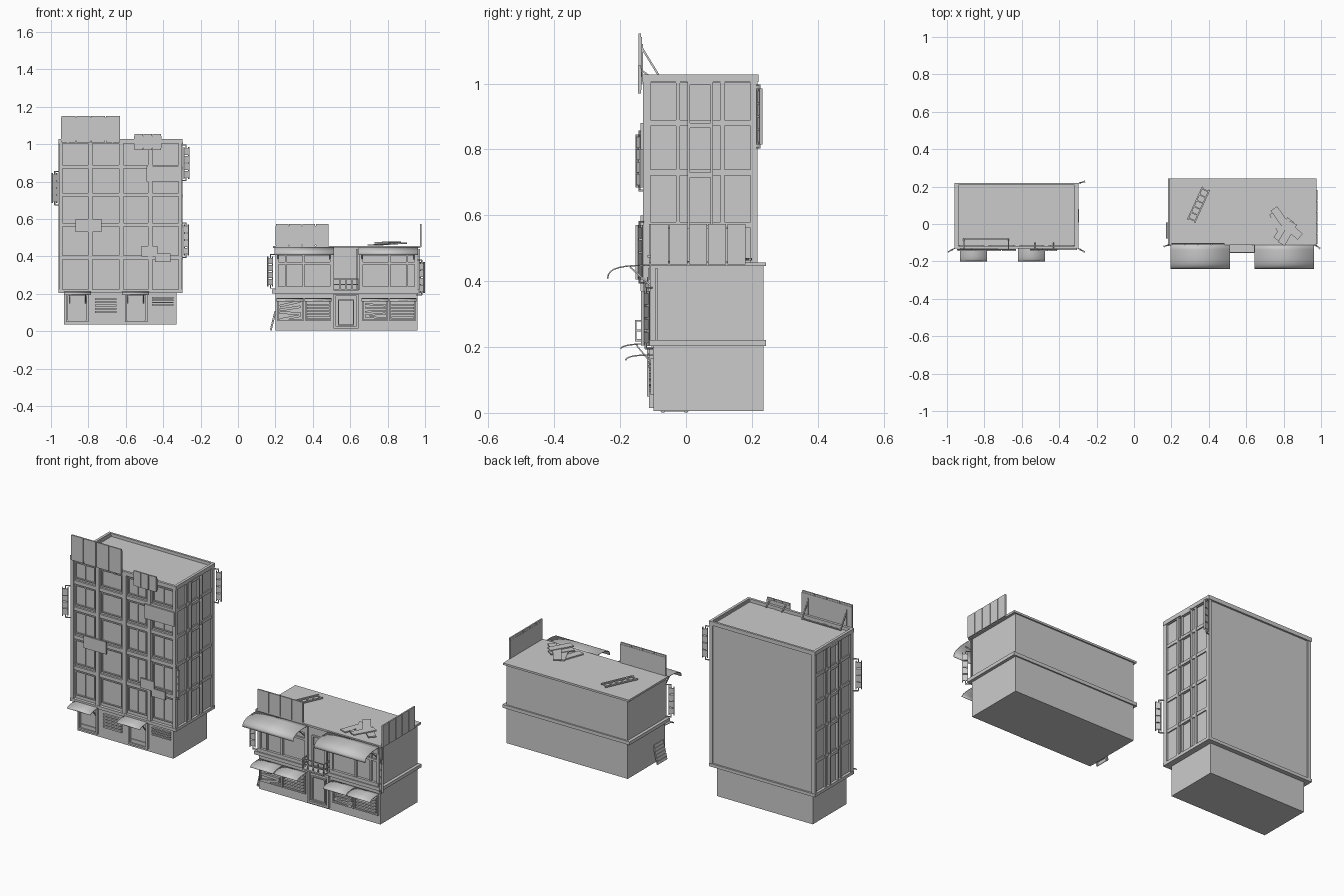
import bpy, bmesh, math, random
from mathutils import Matrix, Vector
random.seed(4)

def boxes(name, items):
    """One object from boxes (x0,x1,y0,y1,z0,z1) or (dims, matrix)."""
    bm = bmesh.new()
    for it in items:
        if len(it) == 6:
            a, b, c, d, e, f = it
            m = Matrix.Translation(((a+b)/2, (c+d)/2, (e+f)/2)) @ Matrix.Diagonal((b-a, d-c, f-e, 1))
        else:
            m = it[1] @ Matrix.Diagonal((*it[0], 1))
        bmesh.ops.create_cube(bm, size=1, matrix=m)
    me = bpy.data.meshes.new(name)
    bm.to_mesh(me)
    bm.free()
    ob = bpy.data.objects.new(name, me)
    bpy.context.collection.objects.link(ob)
    return ob

def rod(p, q, w=0.006):
    p, q = Vector(p), Vector(q)
    m = Matrix.Translation((p+q)/2) @ (q-p).to_track_quat('Z', 'Y').to_matrix().to_4x4()
    return ((w, w, (q-p).length), m)

def awning(name, x0, x1, y0, z0, y1, z1, droop):
    """Thin sheet bulging outward from the wall edge to the lower front edge."""
    bm = bmesh.new()
    rows = []
    for i in range(9):
        t = i/8
        y = y0 + (y1-y0)*math.sin(t*math.pi/2)**0.9
        z = z0 - (z0-z1)*t**droop
        rows.append([bm.verts.new((x, y, z)) for x in (x0, x1)])
    for r, s in zip(rows, rows[1:]):
        bm.faces.new((r[0], s[0], s[1], r[1]))
    for f in bm.faces:
        f.smooth = True
    me = bpy.data.meshes.new(name)
    bm.to_mesh(me)
    bm.free()
    ob = bpy.data.objects.new(name, me)
    bpy.context.collection.objects.link(ob)
    ob.modifiers.new('thickness', 'SOLIDIFY').thickness = 0.004

def blade_sign(name, x, y, dx, dy, z0, z1):
    """Stacked panels on brackets, projecting diagonally from a corner."""
    rot = Matrix.Rotation(math.atan2(dy, dx), 4, 'Z')
    base = Matrix.Translation((x, y, 0)) @ rot
    n, it = 4, []
    h = (z1-z0)/n
    for i in range(n):
        it.append(((0.027, 0.007, h-0.005), base @ Matrix.Translation((0.03, 0, z0+h*(i+0.5)))))
    for u in (0.017, 0.043):
        it.append(((0.004, 0.010, z1-z0+0.01), base @ Matrix.Translation((u, 0, (z0+z1)/2))))
    for z, s in ((z0-0.015, 1), (z1+0.015, -1)):
        it.append(((0.034, 0.005, 0.005), base @ Matrix.Translation((0.012, 0, z))))
        it.append(((0.005, 0.005, 0.02), base @ Matrix.Translation((0.028, 0, z+s*0.009))))
    boxes(name, it)

def panels(x0, x1, y, z0, z1, n):
    """Billboard sheets side by side, facing front."""
    w = (x1-x0)/n
    it = [(x0+i*w+0.002, x0+(i+1)*w-0.002, y-0.004, y+0.004, z0, z1) for i in range(n)]
    return it + [(x0, x1, y+0.001, y+0.006, z0+0.01, z1-0.01)]

def louvres(x0, x1, y, z0, z1, n, tilt=0.0):
    d = (z1-z0)/n
    return [((x1-x0, 0.012, d*0.55), Matrix.Translation(((x0+x1)/2, y, z0+d*(i+0.5)))
             @ Matrix.Rotation(random.uniform(-tilt, tilt), 4, 'Y')) for i in range(n)]

def frame(x0, x1, z0, z1, y0, y1, t=0.008):
    return [(x0, x0+t, y0, y1, z0, z1), (x1-t, x1, y0, y1, z0, z1),
            (x0+t, x1-t, y0, y1, z1-t, z1), (x0+t, x1-t, y0, y1, z0, z0+t)]

# ---- tall building: body, base, cornice, roof rim ----
boxes('tower_base', [(-0.93, -0.33, -0.105, 0.195, 0.035, 0.21)])
boxes('tower_body', [(-0.945, -0.31, -0.115, 0.21, 0.21, 1.01)])
boxes('tower_cornice', [(-0.96, -0.297, -0.132, 0.22, 0.205, 0.222)])
boxes('tower_roof_rim', [(-0.96, -0.297, -0.132, -0.118, 1.005, 1.027), (-0.96, -0.297, 0.208, 0.22, 1.005, 1.027),
                         (-0.96, -0.945, -0.118, 0.208, 1.005, 1.027), (-0.312, -0.297, -0.118, 0.208, 1.005, 1.027)])
floors = [0.22, 0.395, 0.57, 0.73, 0.88, 1.01]
cols = [-0.955, -0.79, -0.623, -0.468, -0.30]

# front facade grid
boxes('tower_pilasters', [(max(x-0.012, -0.957), min(x+0.012, -0.30), -0.13, -0.11, 0.22, 1.01) for x in cols])
boxes('tower_floor_bands', [(-0.95, -0.305, -0.126, -0.11, z-0.01, z+0.01) for z in floors[1:-1]])
win = []
for a, b in zip(cols, cols[1:]):
    for c, d in zip(floors, floors[1:]):
        win += frame(a+0.02, b-0.02, c+0.02, d-0.016, -0.121, -0.11, 0.006)
        win.append(((a+b)/2-0.003, (a+b)/2+0.003, -0.119, -0.11, c+0.02, d-0.016))
boxes('tower_window_frames', win)

# side facades, mirrored about the tower centre
side = []
for s in (-1, 1):
    def sx(u0, u1):
        return sorted((-0.6275+s*u0, -0.6275+s*u1))
    for y0, y1 in ((-0.13, -0.108), (-0.03, -0.018), (0.105, 0.117), (0.196, 0.217)):
        side.append((*sx(0.31, 0.3275), y0, y1, 0.22, 1.01))
    side.append((*sx(0.31, 0.331), 0.005, 0.012, 0.22, 1.01))
    side.append((*sx(0.31, 0.331), 0.075, 0.082, 0.22, 1.01))
    for z in floors[1:]:
        side.append((*sx(0.31, 0.324), -0.12, 0.21, z-0.009, z+0.009))
        side.append((*sx(0.31, 0.333), 0.008, 0.08, z-0.015, z))
boxes('tower_side_facades', side)
boxes('tower_back_trim', [(-0.957, -0.94, 0.205, 0.216, 0.22, 1.01), (-0.315, -0.30, 0.205, 0.216, 0.22, 1.01)])

# boards patched on the facade
boxes('tower_facade_boards', [(a, b, -0.138, -0.13, c, d) for a, b, c, d in (
    (-0.87, -0.73, 0.53, 0.60), (-0.49, -0.305, 0.80, 0.88), (-0.515, -0.43, 0.40, 0.455), (-0.445, -0.36, 0.37, 0.415))])

# ground floor of the tower
shop = []
for x0, x1 in ((-0.92, -0.80), (-0.605, -0.485)):
    shop += frame(x0, x1, 0.05, 0.2, -0.118, -0.1, 0.01)
    shop.append((x0+0.015, x1-0.015, -0.110, -0.1, 0.05, 0.08))
boxes('tower_doors', shop)
boxes('tower_vents', louvres(-0.765, -0.65, -0.11, 0.095, 0.18, 5) + louvres(-0.46, -0.345, -0.11, 0.135, 0.185, 4))
for i, (a, b) in enumerate(((-0.93, -0.785), (-0.62, -0.475))):
    awning('tower_awning_%d' % i, a, b, -0.105, 0.212, -0.2, 0.195, 2)
    boxes('tower_awning_arms_%d' % i, [rod((x, -0.105, 0.15), (x, -0.15, 0.205), 0.004) for x in (a+0.03, b-0.03)])

# roof billboards and braces
boxes('tower_billboard', panels(-0.945, -0.63, -0.14, 1.01, 1.152, 4))
boxes('tower_small_billboard', panels(-0.555, -0.41, -0.141, 0.97, 1.055, 3))
br = [rod((-0.91, -0.08, 1.025), (-0.67, -0.08, 1.025))]
for x in (-0.91, -0.67):
    br += [rod((x, -0.135, 1.11), (x, -0.08, 1.02)), rod((x, -0.133, 1.0), (x, -0.133, 1.12))]
br += [rod((x, -0.135, 1.04), (x, -0.10, 1.015), 0.005) for x in (-0.53, -0.43)]
boxes('billboard_braces', br)
blade_sign('tower_sign_left', -0.955, -0.128, -1, -0.55, 0.69, 0.84)
blade_sign('tower_sign_back', -0.305, 0.215, 1, 0.3, 0.82, 0.98)
blade_sign('tower_sign_front', -0.303, -0.128, 1, -0.55, 0.41, 0.565)

# ---- low building: body, ledges ----
boxes('shop_body', [(0.2, 0.96, -0.098, 0.235, 0.005, 0.45)])
boxes('shop_ledge', [(0.183, 0.977, -0.118, 0.243, 0.203, 0.222)])
boxes('shop_roof_slab', [(0.188, 0.975, -0.112, 0.243, 0.446, 0.457)])

# front facade, bays mirrored about the door axis
cx = 0.58
fac = []
for s in (-1, 1):
    for u, w in ((0.372, 0.008), (0.325, 0.004), (0.23, 0.006), (0.078, 0.009)):
        fac.append((cx+s*u-w, cx+s*u+w, -0.11, -0.09, 0.222, 0.446))
    a, b = sorted((cx+s*0.375, cx+s*0.07))
    fac += [(a, b, -0.112, -0.09, 0.405, 0.446), (a, b, -0.108, -0.09, 0.358, 0.37),
            (a, b, -0.112, -0.09, 0.222, 0.24)]
    for u0, u1 in ((0.37, 0.23), (0.22, 0.085)):
        a, b = sorted((cx+s*u0, cx+s*u1))
        fac += frame(a, b, 0.055, 0.165, -0.108, -0.09, 0.007)
boxes('shop_facade_frames', fac)
boxes('shop_door', frame(0.51, 0.645, 0.015, 0.2, -0.112, -0.09, 0.012)
      + frame(0.535, 0.62, 0.03, 0.17, -0.107, -0.09, 0.006))
boxes('shop_upper_door', frame(0.535, 0.625, 0.222, 0.40, -0.106, -0.09, 0.008))
boxes('shop_window_boards', louvres(0.222, 0.335, -0.107, 0.06, 0.16, 4, 0.35) + louvres(0.37, 0.49, -0.107, 0.065, 0.15, 5)
      + louvres(0.68, 0.79, -0.107, 0.065, 0.15, 5, 0.15) + louvres(0.82, 0.94, -0.107, 0.065, 0.15, 5))

# balcony over the door
bal = [(0.51, 0.645, -0.155, -0.1, 0.217, 0.225)]
for z in (0.25, 0.28):
    bal += [rod((0.512, -0.153, z), (0.643, -0.153, z), 0.005)]
    bal += [rod((x, -0.153, z), (x, -0.1, z), 0.005) for x in (0.512, 0.643)]
bal += [rod((0.512+0.131*i/4, -0.153, 0.222), (0.512+0.131*i/4, -0.153, 0.282), 0.005) for i in range(5)]
boxes('balcony', bal)

# awnings
for i, (a, b) in enumerate(((0.195, 0.512), (0.643, 0.962))):
    awning('shop_upper_awning_%d' % i, a, b, -0.108, 0.45, -0.24, 0.408, 2.6)
    boxes('upper_awning_arms_%d' % i, [rod((x, -0.105, 0.385), (x, -0.17, 0.443), 0.005) for x in (a+0.02, b-0.02)])
for i, (a, b) in enumerate(((0.205, 0.35), (0.355, 0.5), (0.66, 0.805), (0.81, 0.955))):
    awning('shop_lower_awning_%d' % i, a, b, -0.1, 0.178, -0.185, 0.16, 2.2)

# billboards and signs
boxes('shop_billboard_front', panels(0.2, 0.485, -0.108, 0.45, 0.573, 4))
boxes('shop_billboard_side', [(0.974, 0.982, -0.11+0.0585*i+0.002, -0.11+0.0585*(i+1)-0.002, 0.45, 0.573) for i in range(5)]
      + [(0.973, 0.977, -0.108, 0.18, 0.46, 0.56)])
blade_sign('shop_sign_left', 0.2, -0.105, -1, -0.4, 0.245, 0.395)
blade_sign('shop_sign_right', 0.96, -0.105, 0.8, -0.6, 0.21, 0.365)

# ladder lying on the roof
p, q = Vector((0.305, 0.015, 0.467)), Vector((0.385, 0.19, 0.467))
n = Vector((-(q-p).y, (q-p).x, 0)).normalized()*0.02
boxes('roof_ladder', [rod(p+n, q+n, 0.008), rod(p-n, q-n, 0.008)]
      + [rod(p.lerp(q, t)+n, p.lerp(q, t)-n, 0.007) for t in (0.05, 0.23, 0.41, 0.59, 0.77, 0.95)])

# pile of planks on the roof
boxes('roof_planks', [((0.042, 0.13, 0.007), Matrix.Translation((x, y, 0.461+0.003*i)) @ Matrix.Rotation(math.radians(r), 4, 'Z'))
                      for i, (x, y, r) in enumerate(((0.735, -0.02, -20), (0.77, 0.0, 25), (0.80, -0.03, -35),
                                                     (0.84, -0.025, 48), (0.785, 0.03, 35), (0.82, -0.05, -30)))])

# pallet leaning on the left wall
tilt = Matrix.Translation((0.185, -0.035, 0.057)) @ Matrix.Rotation(0.24, 4, 'Y')
boxes('leaning_pallet', [((0.005, 0.085, 0.016), tilt @ Matrix.Translation((0, 0, -0.045+0.018*i))) for i in range(6)]
      + [((0.005, 0.01, 0.11), tilt @ Matrix.Translation((0.005, y, 0))) for y in (-0.035, 0.035)])

# standing pipes at the facade corners
boxes('wall_pipes', [rod((0.635, -0.112, 0.22), (0.635, -0.112, 0.44)), rod((0.969, -0.09, 0.22), (0.969, -0.09, 0.44))])
